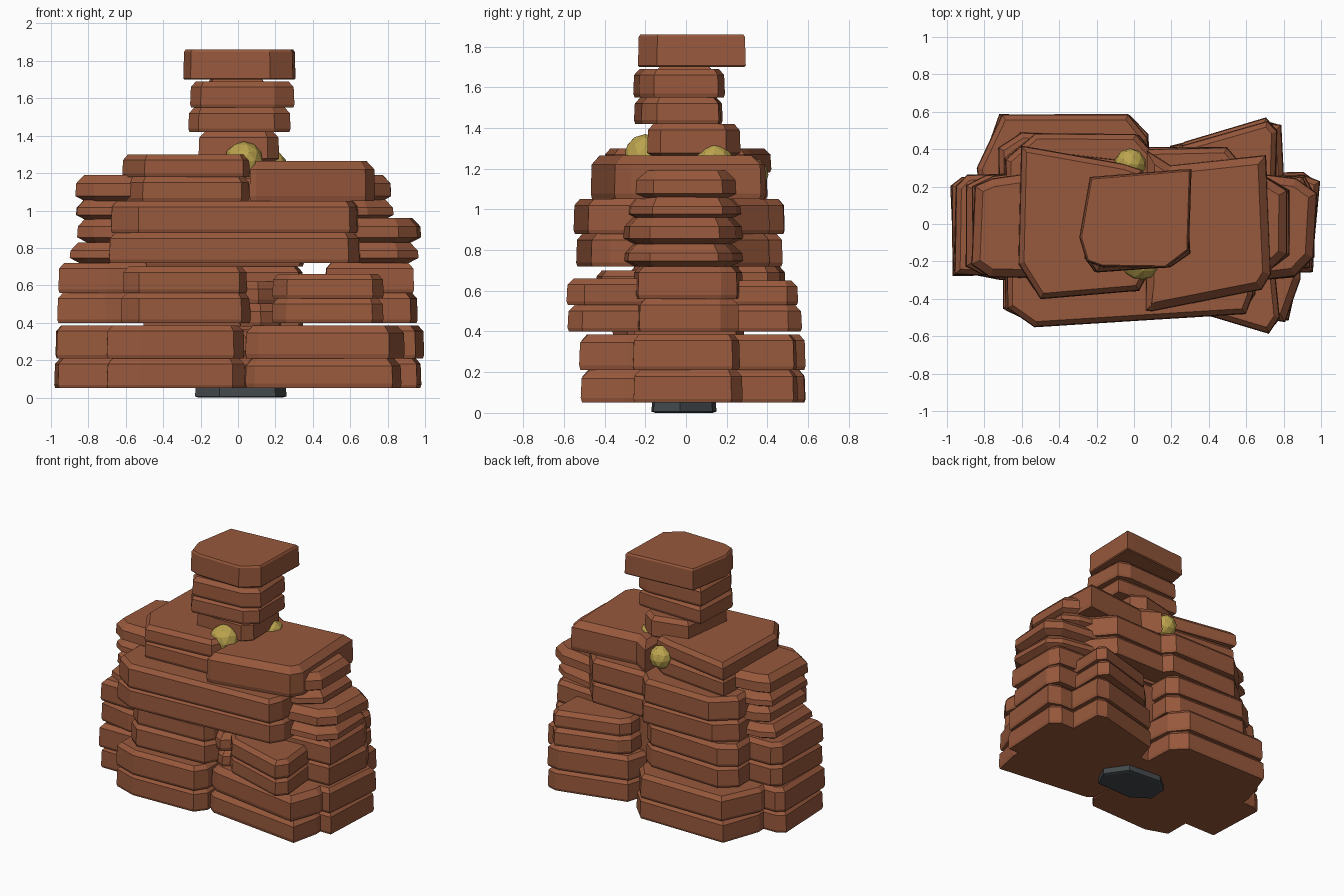
import bpy, bmesh, random
from mathutils import Vector

if "Cube" in bpy.data.objects:
    bpy.data.objects.remove(bpy.data.objects["Cube"])

random.seed(4)


def material(name, rgb):
    m = bpy.data.materials.new(name)
    m.diffuse_color = (*rgb, 1)
    m.use_nodes = True
    m.node_tree.nodes["Principled BSDF"].inputs["Base Color"].default_value = m.diffuse_color
    return m


BROWN = material("red brown rock", (0.31, 0.098, 0.045))
YELLOW = material("dull yellow", (0.50, 0.37, 0.075))
DARK = material("charcoal", (0.055, 0.065, 0.072))


def inset(pts, d):
    """Mitred inward offset of a counter-clockwise outline."""
    out = []
    for i, p in enumerate(pts):
        a = (p - pts[i - 1]).normalized()
        b = (pts[(i + 1) % len(pts)] - p).normalized()
        n1, n2 = Vector((-a.y, a.x)), Vector((-b.y, b.x))
        m = n1 + n2
        out.append(p + m * (d / max(0.5, 1 + n1.dot(n2))))
    return out


def finish(bm, name, mat):
    bmesh.ops.recalc_face_normals(bm, faces=bm.faces)
    me = bpy.data.meshes.new(name)
    bm.to_mesh(me)
    bm.free()
    me.materials.append(mat)
    ob = bpy.data.objects.new(name, me)
    bpy.context.collection.objects.link(ob)
    return ob


def slab(name, outline, heights, mat=BROWN, chamfer=0.03, jitter=0.012, low=0.006):
    """Stack of chamfered flat rocks sharing one outline, one per height step."""
    bm = bmesh.new()
    for z0, z1 in zip(heights, heights[1:]):
        base = [Vector(p) + Vector((random.uniform(-jitter, jitter),
                                    random.uniform(-jitter, jitter))) for p in outline]
        rings = []
        for d, z in ((low, z0), (0, z0 + chamfer * 0.6), (0.004, z1 - chamfer), (chamfer, z1)):
            rings.append([bm.verts.new((p.x, p.y, z)) for p in inset(base, d)])
        n = len(base)
        for lo, hi in zip(rings, rings[1:]):
            for i in range(n):
                j = (i + 1) % n
                bm.faces.new((lo[i], lo[j], hi[j], hi[i]))
        bm.faces.new(rings[0][::-1])
        bm.faces.new(rings[-1])
    return finish(bm, name, mat)


# Hidden core joining the layers
slab("inner_core", [(-.5, -.25), (.33, -.25), (.36, .25), (-.5, .28)], (.06, .7, 1.2))

# Base layer
A = (.05, .21, .385)
slab("base_ends", [(-.97, -.27), (.95, -.25), (.985, .22), (.9, .27), (-.93, .25), (-.985, .2)], A)
slab("base_front_left", [(-.7, -.45), (-.53, -.51), (-.02, -.49), (.03, -.4), (.04, .1), (-.7, .1)], A)
slab("base_front_right", [(.03, -.38), (.1, -.42), (.82, -.52), (.88, -.3), (.87, .1), (.03, .1)], A, chamfer=.04)
slab("base_back_left", [(-.8, 0), (.1, 0), (.08, .47), (-.02, .595), (-.71, .595), (-.83, .3)], A)
slab("base_back_right", [(.08, 0), (.82, 0), (.78, .53), (.7, .55), (.2, .42)], A)

# Second layer
B = (.4, .56, .72)
slab("second_end_left", [(-.96, -.26), (-.7, -.29), (-.45, -.27), (-.45, .27), (-.9, .26), (-.96, .2)], B)
slab("second_end_right", [(.46, -.25), (.93, -.24), (.95, .18), (.9, .25), (.46, .27)], B)
slab("second_front_left", [(-.62, -.37), (-.54, -.45), (.01, -.42), (.06, -.34), (.04, 0), (-.6, 0)], (.4, .56, .70))
slab("second_front_right", [(.19, -.35), (.25, -.44), (.73, -.59), (.77, -.5), (.73, 0), (.2, 0)], (.4, .53, .66))
slab("second_back_left", [(-.72, 0), (.05, 0), (.05, .4), (-.03, .46), (-.6, .5), (-.72, .4)], B)
slab("second_back_right", [(.2, 0), (.75, 0), (.76, .5), (.71, .56), (.27, .43), (.2, .36)], (.4, .53, .65))
slab("small_wedge", [(.0, -.3), (.12, -.36), (.22, -.28), (.3, 0), (0, 0)], (.38, .5, .62), chamfer=.04)

# Third layer: the broad front slab and thin jagged shelves at both ends
slab("third_broad", [(-.69, -.46), (-.53, -.55), (.05, -.51), (.6, -.47), (.645, -.38), (.67, .2),
                     (.5, .4), (.08, .41), (.02, .47), (-.54, .475), (-.69, .35)], (.72, .88, 1.05))
for z0, z1, left, right in ((.72, .83, -.89, .965), (.83, .96, -.855, .97), (.95, 1.06, -.86, .82),
                            (1.05, 1.19, -.86, .81)):
    slab("shelf_left", [(left, -.22), (left + .08, -.28), (-.45, -.3), (-.45, .3), (left + .1, .25), (left, .2)],
         (z0, z1), chamfer=.045, low=.05)
    slab("shelf_right", [(.45, -.32), (right - .12, -.28), (right, -.17), (right, .17), (right - .1, .24), (.45, .3)],
         (z0, z1), chamfer=.045, low=.05)

# Shoulder layer
slab("shoulder_left", [(-.63, -.22), (-.5, -.39), (.02, -.36), (.06, -.28), (.04, .3), (-.05, .33), (-.6, .41)],
     (1.05, 1.18, 1.3))
slab("shoulder_right", [(.055, -.47), (.1, -.465), (.68, -.34), (.735, -.28), (.7, .36), (.2, .31), (.06, .39)],
     (1.05, 1.265), chamfer=.045)

# Chimney-like neck and cap
slab("neck_base", [(-.21, -.18), (.17, -.2), (.21, -.12), (.2, .2), (.1, .26), (-.16, .2)], (1.26, 1.42), low=.03)
slab("neck_stack", [(-.26, -.18), (-.2, -.25), (.2, -.23), (.29, -.15), (.29, .15), (.2, .18), (-.24, .17)],
     (1.42, 1.55, 1.69))
slab("neck_join", [(-.15, -.15), (.15, -.15), (.15, .12), (-.15, .12)], (1.66, 1.72))
slab("cap", [(-.29, -.07), (-.25, -.2), (-.17, -.235), (.17, -.235), (.29, -.14), (.31, .29), (.25, .29), (-.24, .255)],
     (1.7, 1.86), chamfer=.012, jitter=.004)

# Yellow nuggets showing between the rocks
for x, y, z, r in ((.03, -.2, 1.265, .105), (.17, .14, 1.23, .095), (-.02, .32, 1.17, .085)):
    bm = bmesh.new()
    bmesh.ops.create_icosphere(bm, subdivisions=2, radius=r)
    bmesh.ops.translate(bm, verts=bm.verts, vec=(x, y, z))
    finish(bm, "nugget", YELLOW)

# Dark foot underneath
slab("foot", [(-.23, -.08), (-.1, -.17), (.2, -.16), (.26, -.03), (.15, .13), (-.12, .15), (-.22, .07)],
     (0, .07), DARK, chamfer=.01, jitter=0, low=.02)
